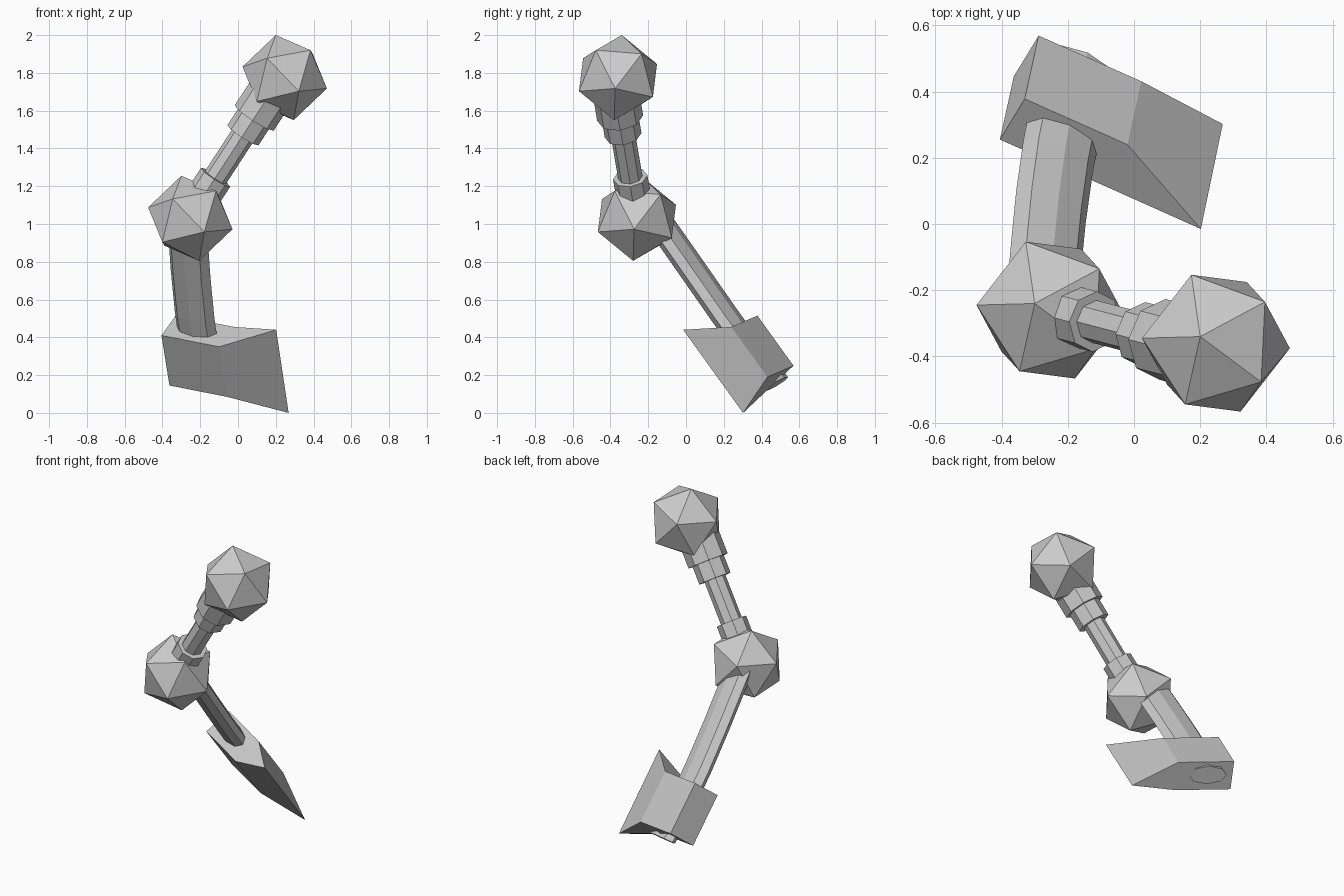
import bpy, bmesh, math
from mathutils import Vector, Matrix

if "Cube" in bpy.data.objects:
    bpy.data.objects.remove(bpy.data.objects["Cube"])


def finish(bm, name):
    bmesh.ops.recalc_face_normals(bm, faces=bm.faces)
    me = bpy.data.meshes.new(name)
    bm.to_mesh(me)
    bm.free()
    ob = bpy.data.objects.new(name, me)
    bpy.context.collection.objects.link(ob)
    return ob


def loft(name, rings):
    """Closed solid through rings that have equal point counts."""
    bm = bmesh.new()
    vs = [[bm.verts.new(p) for p in r] for r in rings]
    n = len(vs[0])
    for a, b in zip(vs, vs[1:]):
        for i in range(n):
            j = (i + 1) % n
            bm.faces.new((a[i], a[j], b[j], b[i]))
    bm.faces.new(vs[0])
    bm.faces.new(vs[-1])
    return finish(bm, name)


def ring(center, u, v, a, b, n=8, off=0.0):
    return [center + u * a * math.cos(off + math.tau * i / n)
            + v * b * math.sin(off + math.tau * i / n) for i in range(n)]


# Faceted balls: both share one tilted orientation
up = Vector((-0.0475, 0.02, 0.225)).normalized()
side = Vector((-0.2225, 0.015, 0.055))
side = (side - up * side.dot(up)).normalized()
tilt = Matrix((side, up.cross(side), up)).transposed().to_4x4()
for name, c in (("elbow_ball", (-0.2525, -0.26, 1.03)),
                ("top_ball", (0.2475, -0.36, 1.775))):
    bm = bmesh.new()
    bmesh.ops.create_icosphere(bm, subdivisions=1, radius=0.231,
                               matrix=Matrix.Translation(c) @ tilt)
    finish(bm, name)

# Upper shaft with its collars: (name, start, end, radius) along the axis
p0, p1 = Vector((-0.26, -0.258, 1.03)), Vector((0.225, -0.385, 1.775))
axis = (p1 - p0).normalized()
su = axis.cross(Vector((0, 1, 0))).normalized()
sv = axis.cross(su)
for name, s, e, r in (("upper_shaft", 0.0, 0.88, 0.065),
                      ("lower_collar", 0.08, 0.262, 0.092),
                      ("middle_collar", 0.53, 0.70, 0.098),
                      ("upper_collar", 0.64, 0.83, 0.123)):
    loft(name, [ring(p0 + axis * t, su, sv, r, r) for t in (s, e)])

# Lower handle: flattened, gently bent bar passing through the blade
d = Vector((0.12, 0.58, -0.81)).normalized()
u = Vector((0.90, -0.40, -0.177))
u = (u - d * u.dot(d)).normalized()
v = d.cross(u)
path = [(-0.272, -0.17, 1.05), (-0.265, -0.09, 0.937), (-0.251, 0.05, 0.737),
        (-0.230, 0.20, 0.522), (-0.200, 0.35, 0.312), (-0.165, 0.477, 0.153)]
loft("lower_handle", [ring(Vector(p), u, v, 0.117, 0.058) for p in path])

# Blade: wedge profile, upper and lower ends, flaring toward the edge
upper = [(-0.405, 0.255, 0.41), (-0.10, 0.12, 0.35), (0.202, -0.015, 0.44),
         (-0.02, 0.24, 0.455), (-0.33, 0.378, 0.515)]
back = Vector((0.042, 0.191, -0.265))
lower = [Vector(p) + back for p in upper]
lower[2] = Vector((0.268, 0.302, 0.0))
loft("blade", [upper, lower])
